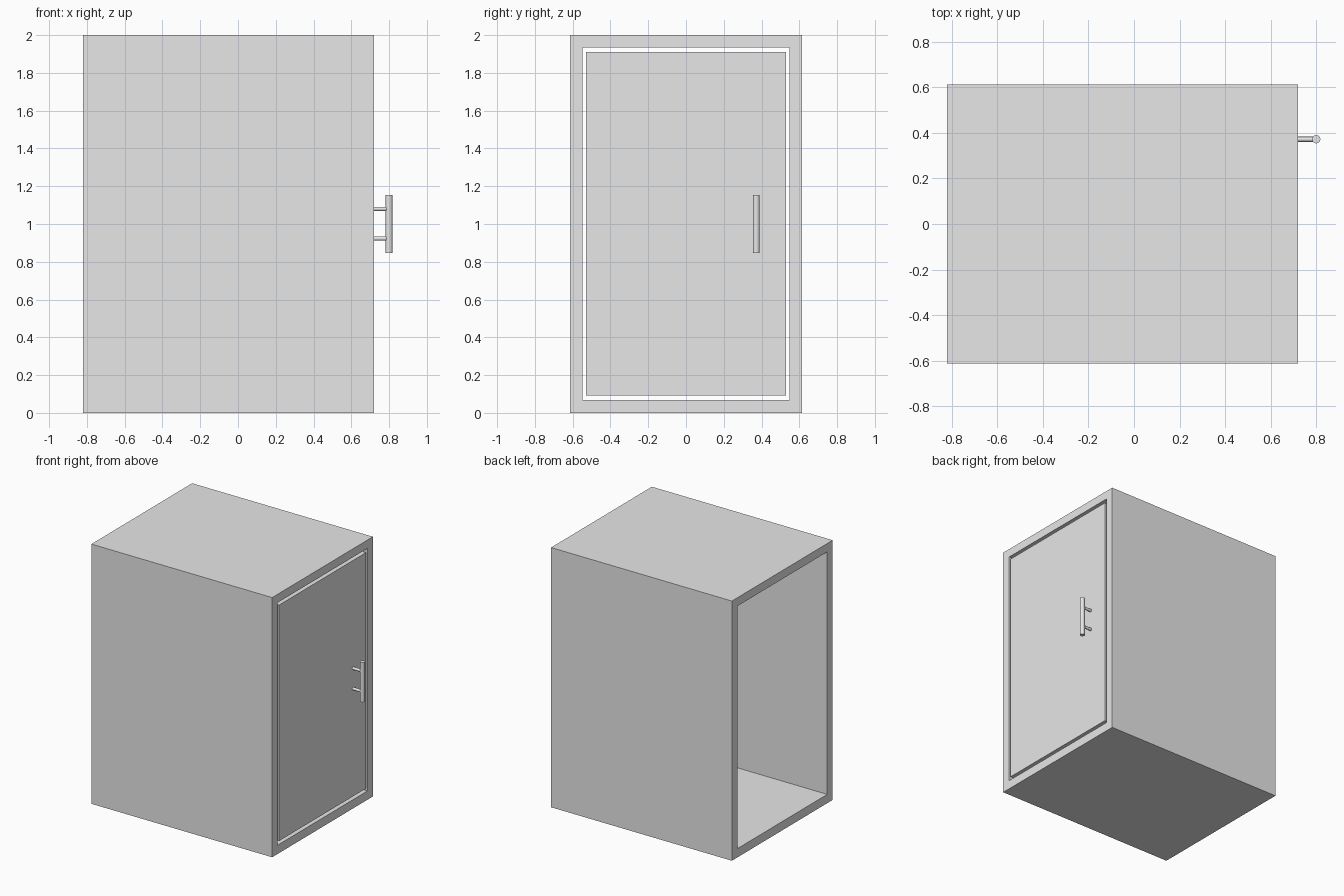
import bpy
import bmesh
from math import pi
from mathutils import Matrix, Vector

if "Cube" in bpy.data.objects:
    bpy.data.objects.remove(bpy.data.objects["Cube"], do_unlink=True)

grey = bpy.data.materials.new("light_grey")
grey.use_nodes = True
colour = (0.8, 0.8, 0.8, 1)
grey.diffuse_color = colour
grey.node_tree.nodes["Principled BSDF"].inputs["Base Color"].default_value = colour

BACK, FRONT = -0.82, 0.72          # ends of the cabinet along x
HANDLE_X, HANDLE_Y = 0.80, 0.372


def finish(name, bm):
    bmesh.ops.recalc_face_normals(bm, faces=bm.faces)
    mesh = bpy.data.meshes.new(name)
    bm.to_mesh(mesh)
    bm.free()
    mesh.materials.append(grey)
    obj = bpy.data.objects.new(name, mesh)
    bpy.context.collection.objects.link(obj)
    return obj


def box(name, low, high):
    low, high = Vector(low), Vector(high)
    bm = bmesh.new()
    bmesh.ops.create_cube(bm, size=1, matrix=Matrix.Translation((low + high) / 2)
                          @ Matrix.Diagonal((*(high - low), 1)))
    return finish(name, bm)


def rod(name, centre, radius, length, turn=0):
    bm = bmesh.new()
    bmesh.ops.create_cone(bm, cap_ends=True, segments=32, radius1=radius,
                          radius2=radius, depth=length,
                          matrix=Matrix.Translation(centre) @ Matrix.Rotation(turn, 4, "Y"))
    obj = finish(name, bm)
    bpy.ops.object.select_all(action="DESELECT")
    obj.select_set(True)
    bpy.context.view_layer.objects.active = obj
    bpy.ops.object.shade_smooth_by_angle()
    return obj


def rectangle(half_y, bottom, top):
    return [(-half_y, bottom), (half_y, bottom), (half_y, top), (-half_y, top)]


# Cabinet shell: a rectangular tube open at both ends
bm = bmesh.new()
loops = [[bm.verts.new((x, y, z)) for y, z in ring]
         for x, ring in ((BACK, rectangle(0.613, 0, 2)),
                         (FRONT, rectangle(0.613, 0, 2)),
                         (FRONT, rectangle(0.547, 0.068, 1.935)),
                         (BACK, rectangle(0.547, 0.068, 1.935)))]
for a, b in zip(loops, loops[1:] + loops[:1]):
    for i in range(4):
        j = (i + 1) % 4
        bm.faces.new((a[i], a[j], b[j], b[i]))
finish("cabinet_shell", bm)

# Door, flush with the shell and with a gap all round
box("door", (FRONT - 0.05, -0.53, 0.093), (FRONT, 0.53, 1.91))

# Bar handle on two short posts
rod("handle_bar", (HANDLE_X, HANDLE_Y, 1.0), 0.018, 0.306)
for name, z in (("lower_handle_post", 0.923), ("upper_handle_post", 1.08)):
    rod(name, ((FRONT + HANDLE_X) / 2, HANDLE_Y, z), 0.011, HANDLE_X - FRONT, pi / 2)
